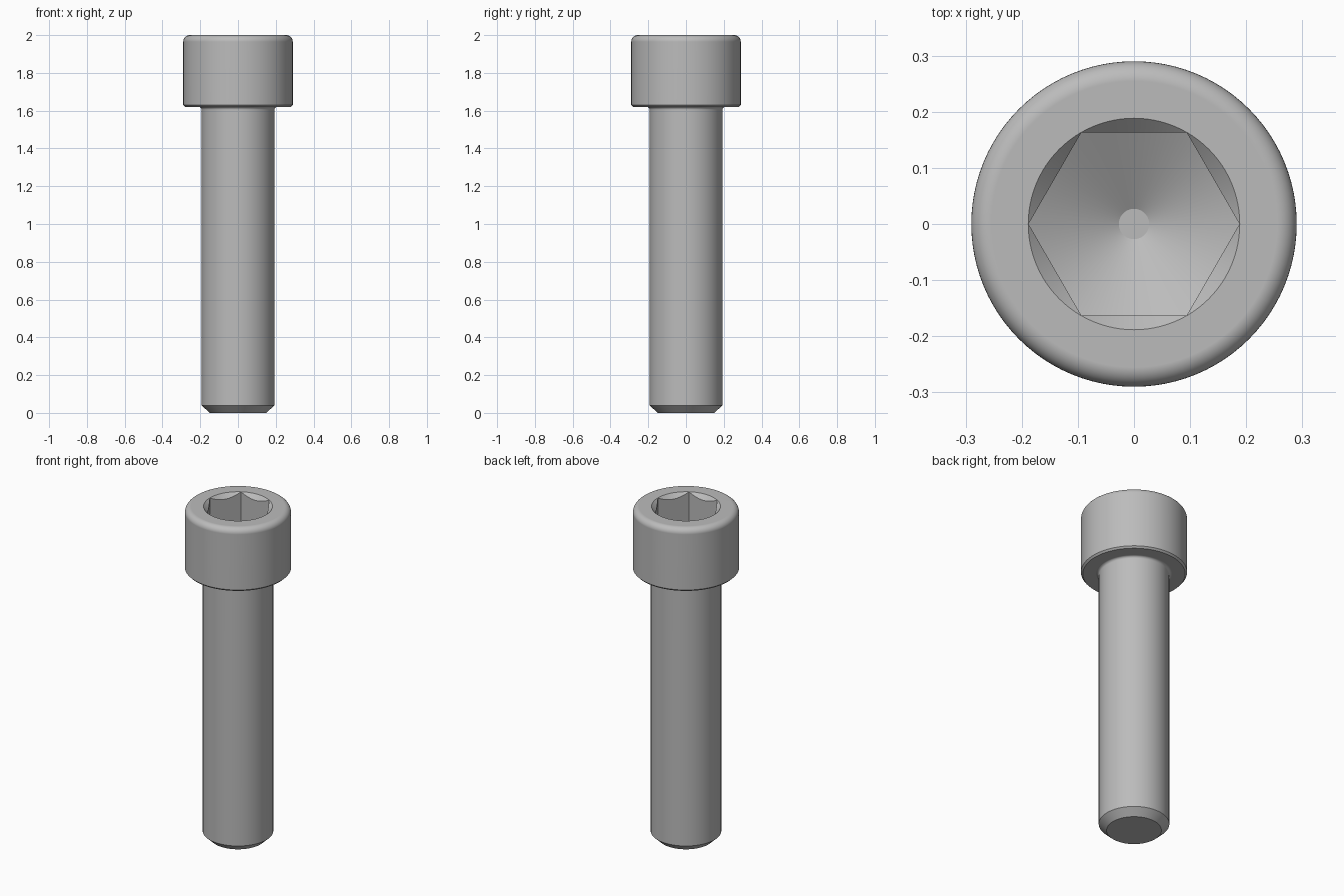
import bpy, bmesh
from math import sin, cos, pi, radians, tan

cube = bpy.data.objects.get("Cube")
if cube:
    bpy.data.objects.remove(cube, do_unlink=True)

HEAD_R, SHAFT_R, SOCKET_R = 0.29, 0.193, 0.188
TOP, SHOULDER, SOCKET_Z = 2.0, 1.62, 1.81

steel = bpy.data.materials.new("steel grey")
steel.use_nodes = True
GREY = (0.5, 0.5, 0.5, 1)
steel.diffuse_color = GREY
steel.node_tree.nodes["Principled BSDF"].inputs["Base Color"].default_value = GREY


def lathe(name, profile, sides):
    """Closed solid turned about z from (radius, height) points, bottom to top."""
    bm = bmesh.new()
    rings = [[bm.verts.new((r * cos(2 * pi * i / sides), r * sin(2 * pi * i / sides), z))
              for i in range(sides)] for r, z in profile]
    for low, high in zip(rings, rings[1:]):
        for i in range(sides):
            j = (i + 1) % sides
            bm.faces.new((low[i], low[j], high[j], high[i]))
    bm.faces.new(rings[0][::-1])
    bm.faces.new(rings[-1])
    mesh = bpy.data.meshes.new(name)
    bm.to_mesh(mesh)
    bm.free()
    mesh.materials.append(steel)
    obj = bpy.data.objects.new(name, mesh)
    bpy.context.collection.objects.link(obj)
    return obj


def arc(cx, cz, r, start, end, steps=8):
    """Points on a fillet arc, angles in degrees."""
    angles = [radians(start + (end - start) * i / steps) for i in range(steps + 1)]
    return [(cx + r * cos(a), cz + r * sin(a)) for a in angles]


def combine(target, cutter, operation):
    """Apply a boolean, then discard the helper solid."""
    mod = target.modifiers.new("cut", 'BOOLEAN')
    mod.object, mod.operation, mod.solver = cutter, operation, 'EXACT'
    bpy.context.view_layer.objects.active = target
    bpy.ops.object.modifier_apply(modifier=mod.name)
    bpy.data.objects.remove(cutter, do_unlink=True)


# Screw body: chamfered tip, shaft, fillet under the head, rounded head
profile = [(0.15, 0), (SHAFT_R, 0.04)]
profile += arc(SHAFT_R + 0.015, SHOULDER - 0.015, 0.015, 180, 90, 5)
profile += [(HEAD_R - 0.01, SHOULDER), (HEAD_R, SHOULDER + 0.01)]
profile += arc(HEAD_R - 0.035, TOP - 0.035, 0.035, 0, 90)
screw = lathe("socket_head_screw", profile, 96)

# Hexagonal socket with a drilled conical floor
socket = lathe("socket_cutter", [(SOCKET_R, 1.65), (SOCKET_R, TOP + 0.1)], 6)
tip_r, wide_r = 0.027, 0.25
floor_z = SOCKET_Z - (SOCKET_R - tip_r) * tan(radians(30))
drill = lathe("drill_cutter", [(tip_r, floor_z),
                               (wide_r, floor_z + (wide_r - tip_r) * tan(radians(30))),
                               (wide_r, TOP + 0.2)], 96)
combine(socket, drill, 'INTERSECT')
combine(screw, socket, 'DIFFERENCE')

# Countersink that leaves scalloped edges above the hexagon flats
rim = SOCKET_R + 0.0005
countersink = lathe("countersink_cutter", [(rim - 0.06, TOP - 0.06), (rim + 0.02, TOP + 0.02)], 96)
combine(screw, countersink, 'DIFFERENCE')

# Smooth shading with crisp machined edges
bpy.ops.object.select_all(action='DESELECT')
screw.select_set(True)
bpy.context.view_layer.objects.active = screw
bpy.ops.object.shade_smooth_by_angle(angle=radians(25))
normals = screw.modifiers.new("even_normals", 'WEIGHTED_NORMAL')
normals.keep_sharp = True
